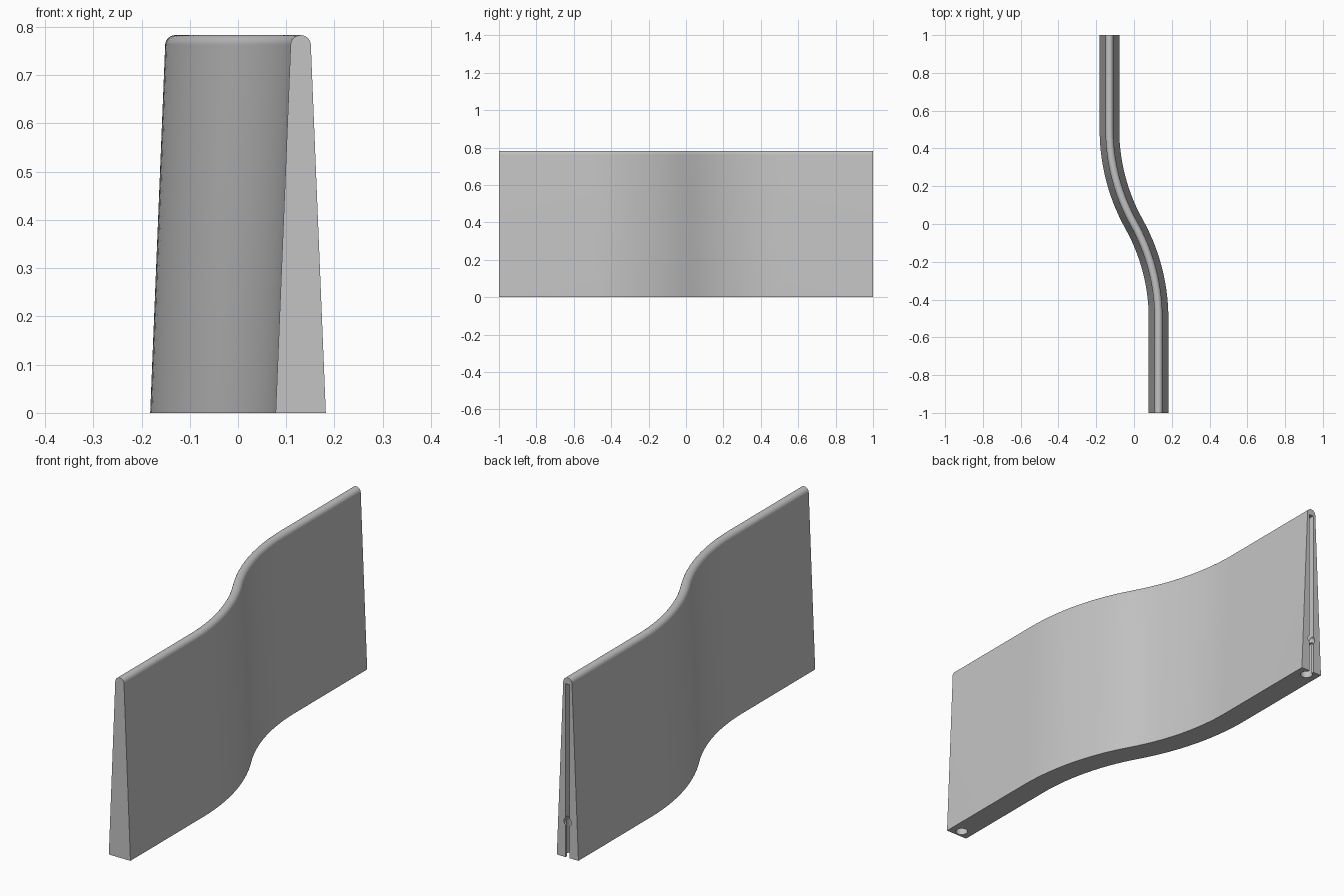
import bpy
import bmesh
import math
from mathutils import Matrix, Vector

cube = bpy.data.objects.get("Cube")
if cube:
    bpy.data.objects.remove(cube, do_unlink=True)

HEIGHT, BASE, CROWN = 0.783, 0.052, 0.021   # wall height, half widths
OFFSET, BEND = 0.13, 0.5                    # sideways shift, bend half length
END = 1.0
PIN_Y = 0.967                               # connector bore position

# one stone-grey material
grey = bpy.data.materials.new("stone_grey")
grey.use_nodes = True
colour = (0.55, 0.55, 0.55, 1)
grey.diffuse_color = colour
grey.node_tree.nodes["Principled BSDF"].inputs["Base Color"].default_value = colour


def make_object(name, bm):
    bmesh.ops.recalc_face_normals(bm, faces=bm.faces)
    mesh = bpy.data.meshes.new(name)
    bm.to_mesh(mesh)
    bm.free()
    mesh.materials.append(grey)
    obj = bpy.data.objects.new(name, mesh)
    bpy.context.collection.objects.link(obj)
    return obj


# S-shaped centre line: straight, two tangent arcs, straight
def centre_line(steps=14):
    radius = (OFFSET ** 2 + BEND ** 2) / (2 * OFFSET)
    sweep = math.asin(BEND / radius)
    half = [(OFFSET, -END, 0)]
    for i in range(steps + 1):
        a = sweep * i / steps
        half.append((OFFSET - radius * (1 - math.cos(a)), -BEND + radius * math.sin(a), a))
    return half + [(-x, -y, a) for x, y, a in reversed(half[:-1])]


# tapered section with a rounded crown
def section(steps=16):
    arc = [math.pi * i / steps for i in range(steps + 1)]
    top = [(CROWN * math.cos(a), HEIGHT - CROWN + CROWN * math.sin(a)) for a in arc]
    return [(BASE, 0)] + top + [(-BASE, 0)]


# wall body swept along the centre line
bm = bmesh.new()
rings = []
for x, y, a in centre_line():
    side = Vector((math.cos(a), math.sin(a), 0))
    rings.append([bm.verts.new(Vector((x, y, z)) + side * w) for w, z in section()])
count = len(rings[0])
for r0, r1 in zip(rings, rings[1:]):
    for i in range(count):
        j = (i + 1) % count
        bm.faces.new((r0[i], r0[j], r1[j], r1[i]))
bm.faces.new(rings[0])
bm.faces.new(rings[-1])
wall = make_object("curved_wall", bm)


# cutters
def box_cutter(name, x0, x1, y0, y1, z0, z1):
    bm = bmesh.new()
    place = Matrix.Translation(((x0 + x1) / 2, (y0 + y1) / 2, (z0 + z1) / 2))
    size = Matrix.Diagonal((x1 - x0, y1 - y0, z1 - z0, 1))
    bmesh.ops.create_cube(bm, size=1, matrix=place @ size)
    return make_object(name, bm)


def bore_cutter(name, x, y, radius, z0, z1):
    bm = bmesh.new()
    bmesh.ops.create_cone(bm, cap_ends=True, segments=32, radius1=radius, radius2=radius,
                          depth=z1 - z0, matrix=Matrix.Translation((x, y, (z0 + z1) / 2)))
    return make_object(name, bm)


def ball_cutter(name, x, y, z, radius):
    bm = bmesh.new()
    bmesh.ops.create_uvsphere(bm, u_segments=24, v_segments=12, radius=radius,
                              matrix=Matrix.Translation((x, y, z)))
    return make_object(name, bm)


cutters = [
    # connector slot in the back end
    box_cutter("slot_cutter", -OFFSET - 0.01, -OFFSET + 0.01, PIN_Y - 0.01, END + 0.1, -0.1, 0.755),
    # connector bores under both ends
    bore_cutter("back_bore_cutter", -OFFSET, PIN_Y, 0.025, -0.1, 0.155),
    bore_cutter("front_bore_cutter", OFFSET, -PIN_Y, 0.025, -0.1, 0.155),
    # small catch socket in the slot
    ball_cutter("socket_cutter", -OFFSET, END - 0.01, 0.155, 0.021),
]
bpy.context.view_layer.objects.active = wall
for cutter in cutters:
    mod = wall.modifiers.new(cutter.name, 'BOOLEAN')
    mod.operation = 'DIFFERENCE'
    mod.solver = 'EXACT'
    mod.object = cutter
    bpy.ops.object.modifier_apply(modifier=mod.name)
for cutter in cutters:
    bpy.data.objects.remove(cutter, do_unlink=True)

# smooth curves, crisp ends
bpy.ops.object.select_all(action='DESELECT')
wall.select_set(True)
bpy.ops.object.shade_smooth_by_angle(angle=math.radians(30))
